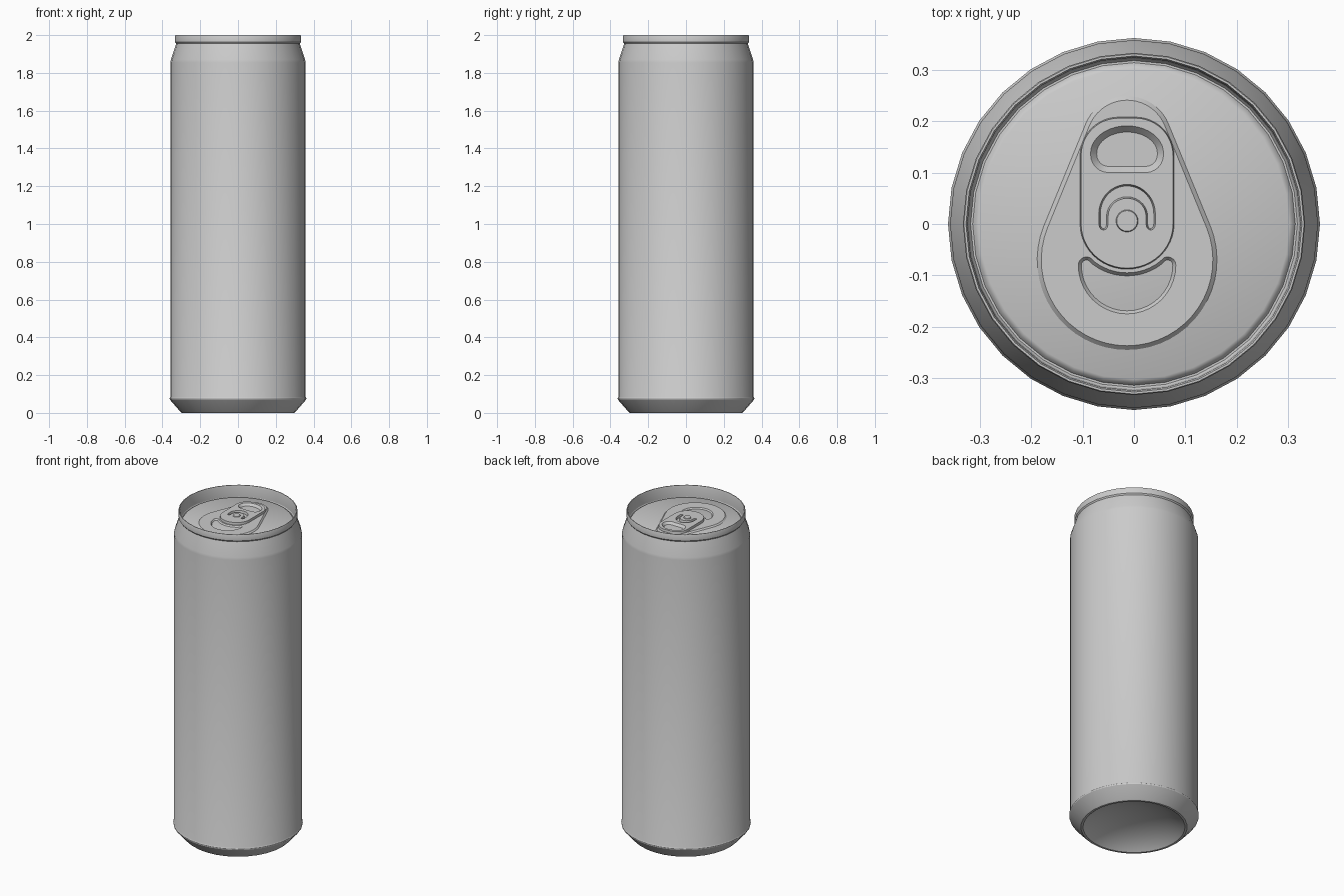
import bpy, bmesh
from math import sin, cos, radians, pi
from mathutils import Vector

if "Cube" in bpy.data.objects:
    bpy.data.objects.remove(bpy.data.objects["Cube"])

CX = -0.0135  # lid details sit slightly left of the axis


def finish(bm, name):
    bmesh.ops.remove_doubles(bm, verts=bm.verts, dist=1e-5)
    bmesh.ops.recalc_face_normals(bm, faces=bm.faces)
    mesh = bpy.data.meshes.new(name)
    bm.to_mesh(mesh)
    bm.free()
    ob = bpy.data.objects.new(name, mesh)
    bpy.context.collection.objects.link(ob)
    bpy.ops.object.select_all(action='DESELECT')
    ob.select_set(True)
    bpy.context.view_layer.objects.active = ob
    bpy.ops.object.shade_smooth_by_angle(angle=radians(30))
    return ob


def lathe(name, profile, segs=32):
    bm = bmesh.new()
    rings = [[bm.verts.new((r * cos(2 * pi * i / segs), r * sin(2 * pi * i / segs), z))
              for i in range(segs)] for r, z in profile if r > 0]
    for a, b in zip(rings, rings[1:]):
        for i in range(segs):
            j = (i + 1) % segs
            bm.faces.new((a[i], a[j], b[j], b[i]))
    # close profiles that reach the axis with a fan
    for (r, z), ring in ((profile[0], rings[0]), (profile[-1], rings[-1])):
        if r == 0:
            c = bm.verts.new((0, 0, z))
            for i in range(segs):
                bm.faces.new((c, ring[i], ring[(i + 1) % segs]))
    return finish(bm, name)


def arc(x, y, rx, ry, a0, a1, n=12):
    return [Vector((CX + x + rx * cos(radians(a0 + (a1 - a0) * i / n)),
                    y + ry * sin(radians(a0 + (a1 - a0) * i / n)))) for i in range(n + 1)]


def clean(pts):
    return [p for i, p in enumerate(pts) if (p - pts[i - 1]).length > 1e-4]


def offset(pts, d):
    # move a counter-clockwise outline outward by d
    out = []
    for i, p in enumerate(pts):
        t = (pts[(i + 1) % len(pts)] - pts[i - 1]).normalized()
        out.append(p + Vector((t.y, -t.x)) * d)
    return out


def plate(name, outline, z0, z1, slope, holes=()):
    # raised plate with sloping sides; each hole is (outline, slope)
    bm = bmesh.new()
    rim_edges = []
    outline = clean(outline)
    walls = [(outline, offset(outline, -slope))]
    for h, s in holes:
        h = clean(h)
        walls.append((offset(h, -s), h))
    for low, high in walls:
        a = [bm.verts.new((p.x, p.y, z0)) for p in low]
        b = [bm.verts.new((p.x, p.y, z1)) for p in high]
        for i in range(len(a)):
            j = (i + 1) % len(a)
            bm.faces.new((a[i], a[j], b[j], b[i]))
            rim_edges.append(bm.edges.get((b[i], b[j])))
    bmesh.ops.triangle_fill(bm, use_beauty=True, edges=rim_edges, normal=(0, 0, 1))
    return finish(bm, name)


# can wall: domed base, chamfered foot, straight side, neck and rolled rim
lathe("can_body", [(0, 0.085), (0.10, 0.077), (0.19, 0.055), (0.26, 0.02), (0.285, 0.0),
                   (0.297, 0.0), (0.305, 0.006), (0.361, 0.070), (0.362, 0.078),
                   (0.358, 0.085), (0.358, 1.855), (0.355, 1.87), (0.327, 1.955),
                   (0.333, 1.963), (0.333, 1.996), (0.331, 2.0), (0.327, 2.0),
                   (0.324, 1.99), (0.322, 1.93)])

# recessed lid with a countersunk ring
lathe("lid", [(0.322, 1.93), (0.318, 1.924), (0.314, 1.924), (0.309, 1.932),
              (0.302, 1.936), (0, 1.936)])

# teardrop panel with the crescent mouth pressed into it
teardrop = arc(0, 0.162, 0.087, 0.087, 22, 158, 20) + arc(0, -0.07, 0.175, 0.175, 158, 382, 32)
mouth = (arc(0, -0.08, 0.095, 0.095, 180, 360, 20) + arc(0.079, -0.08, 0.016, 0.016, 0, 120, 6)
         + arc(0, 0, 0.1, 0.095, -50, -130, 12) + arc(-0.079, -0.08, 0.016, 0.016, 60, 180, 6))
plate("lid_panel", teardrop, 1.936, 1.944, 0.008, [(mouth, 0.006)])

# pull tab with finger hole and horseshoe slot
tab = (arc(0.0165, 0.133, 0.075, 0.075, 0, 90) + arc(-0.0165, 0.133, 0.075, 0.075, 90, 180)
       + arc(0, 0.0, 0.0915, 0.088, 180, 360, 24))
finger = (arc(0, 0.138, 0.071, 0.053, 0, 180, 20) + arc(-0.036, 0.135, 0.035, 0.035, 180, 270, 6)
          + arc(0.036, 0.135, 0.035, 0.035, 270, 360, 6))
slot = (arc(0, 0.02, 0.055, 0.057, 0, 180, 20) + arc(-0.046, 0, 0.009, 0.012, 180, 360, 6)
        + arc(0, 0.015, 0.037, 0.035, 180, 0, 14) + arc(0.046, 0, 0.009, 0.012, 180, 360, 6))
plate("pull_tab", tab, 1.944, 1.958, 0.002, [(finger, 0.012), (slot, 0.003)])

# rivet
plate("rivet", arc(0, 0.006, 0.022, 0.022, 0, 360, 24), 1.957, 1.962, 0.002)
